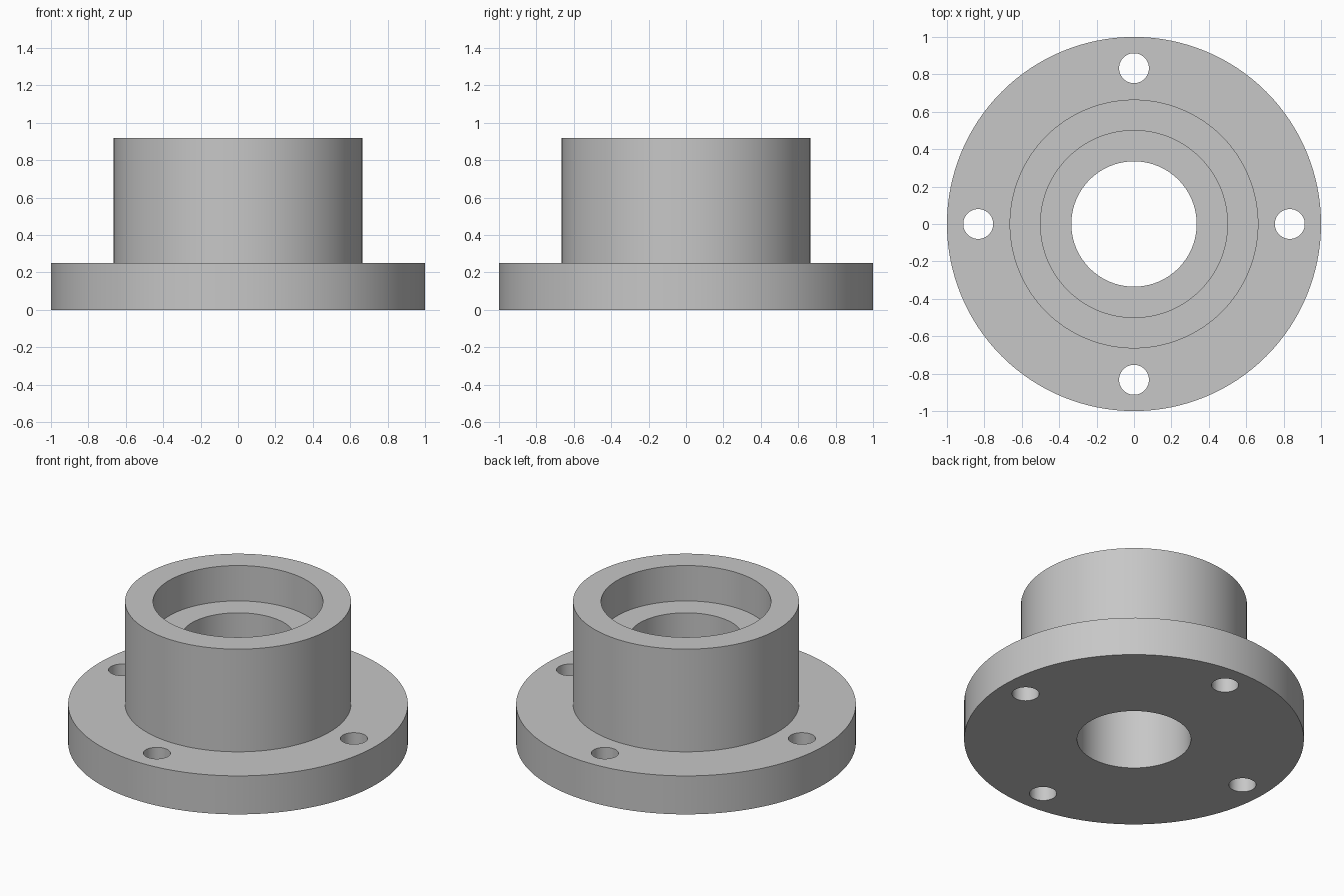
import bpy, bmesh, math
from mathutils import Matrix, Vector

cube = bpy.data.objects.get("Cube")
if cube:
    bpy.data.objects.remove(cube, do_unlink=True)

SEGMENTS = 128
FLANGE_TOP, LEDGE, HUB_TOP = 0.25, 0.687, 0.917
BORE, COUNTERBORE, HUB, RIM = 0.335, 0.5, 0.665, 1.0
BOLT_CIRCLE, BOLT_HOLE = 0.833, 0.08

grey = bpy.data.materials.new("plain_grey")
colour = (0.57, 0.57, 0.57, 1)
grey.use_nodes = True
grey.diffuse_color = colour
grey.node_tree.nodes["Principled BSDF"].inputs["Base Color"].default_value = colour


def add_object(name, bm):
    bmesh.ops.recalc_face_normals(bm, faces=bm.faces[:])
    mesh = bpy.data.meshes.new(name)
    bm.to_mesh(mesh)
    bm.free()
    mesh.materials.append(grey)
    obj = bpy.data.objects.new(name, mesh)
    bpy.context.collection.objects.link(obj)
    return obj


# Flange and hub: one closed profile turned around the z axis
profile = [(BORE, 0), (RIM, 0), (RIM, FLANGE_TOP), (HUB, FLANGE_TOP),
           (HUB, HUB_TOP), (COUNTERBORE, HUB_TOP), (COUNTERBORE, LEDGE), (BORE, LEDGE)]
bm = bmesh.new()
rings = []
for i in range(SEGMENTS):
    turn = Matrix.Rotation(math.tau * i / SEGMENTS, 3, 'Z')
    rings.append([bm.verts.new(turn @ Vector((r, 0, z))) for r, z in profile])
for i, ring in enumerate(rings):
    following = rings[(i + 1) % SEGMENTS]
    for j in range(len(profile)):
        k = (j + 1) % len(profile)
        bm.faces.new((ring[j], following[j], following[k], ring[k]))
flange = add_object("flanged_hub", bm)

# Four bolt holes through the flange
bm = bmesh.new()
for i in range(4):
    angle = i * math.pi / 2
    spot = Vector((math.cos(angle), math.sin(angle), 0)) * BOLT_CIRCLE
    spot.z = FLANGE_TOP / 2
    bmesh.ops.create_cone(bm, cap_ends=True, segments=48, radius1=BOLT_HOLE,
                          radius2=BOLT_HOLE, depth=FLANGE_TOP * 2,
                          matrix=Matrix.Translation(spot))
cutter = add_object("bolt_hole_cutter", bm)
cutter.hide_render = True

drill = flange.modifiers.new("bolt_holes", 'BOOLEAN')
drill.operation = 'DIFFERENCE'
drill.solver = 'EXACT'
drill.object = cutter
bpy.ops.object.select_all(action='DESELECT')
flange.select_set(True)
bpy.context.view_layer.objects.active = flange
bpy.ops.object.modifier_apply(modifier=drill.name)
bpy.data.objects.remove(cutter, do_unlink=True)

# Smooth round walls with crisp rims
bpy.ops.object.shade_smooth_by_angle(angle=math.radians(30))
